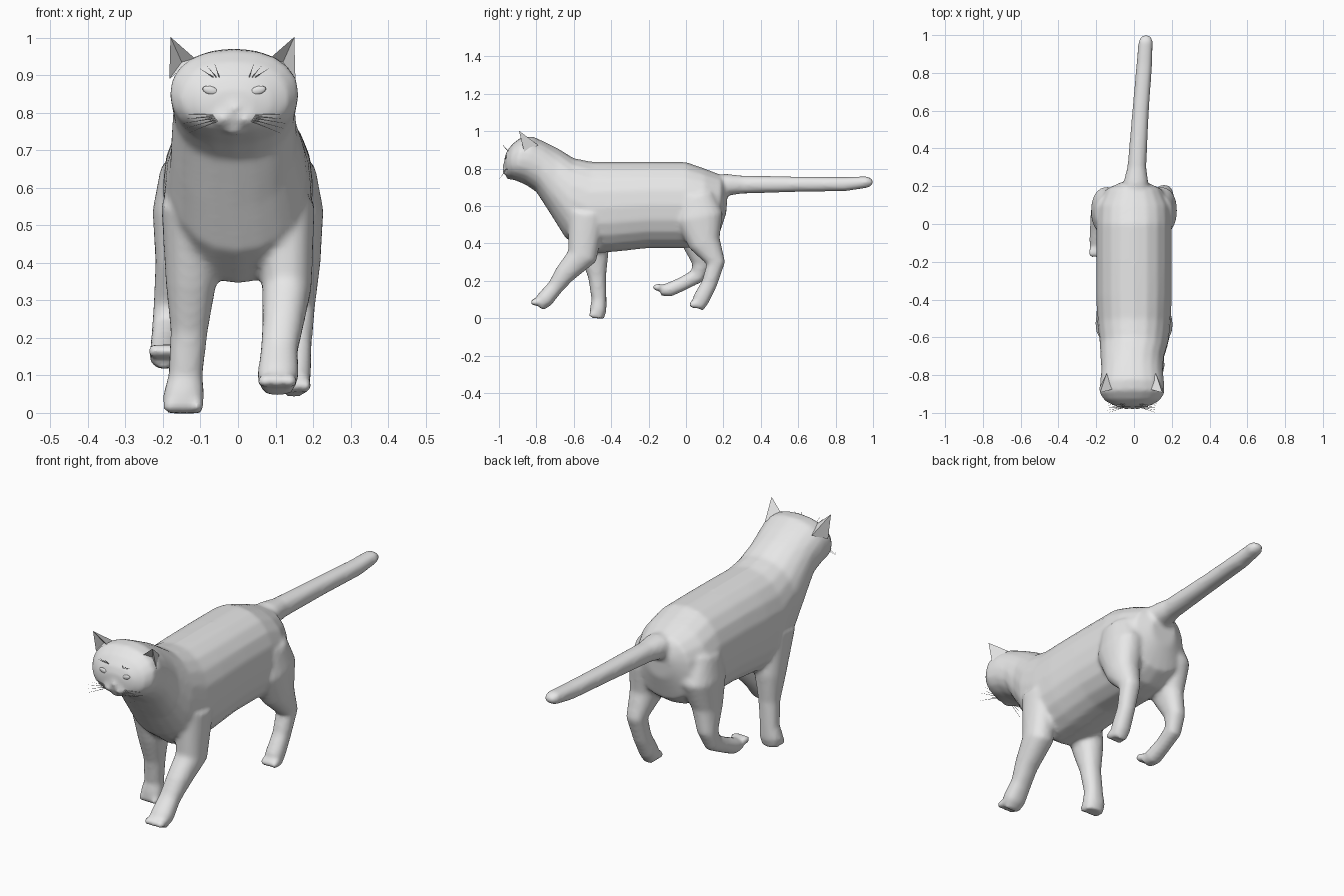
import bpy, bmesh, math
from mathutils import Vector, Matrix

cube = bpy.data.objects.get("Cube")
if cube:
    bpy.data.objects.remove(cube, do_unlink=True)

grey = bpy.data.materials.new("plain grey")
grey.use_nodes = True
grey.diffuse_color = (0.8, 0.8, 0.8, 1)
grey.node_tree.nodes["Principled BSDF"].inputs["Base Color"].default_value = (0.8, 0.8, 0.8, 1)

HEAD_X = -0.01
SIDES = (1, -1)


def finish(name, bm, smooth=True):
    bmesh.ops.recalc_face_normals(bm, faces=bm.faces)
    mesh = bpy.data.meshes.new(name)
    bm.to_mesh(mesh)
    bm.free()
    mesh.materials.append(grey)
    for p in mesh.polygons:
        p.use_smooth = smooth
    obj = bpy.data.objects.new(name, mesh)
    bpy.context.collection.objects.link(obj)
    return obj


def loft(bm, rings, sides=20, power=0.9):
    """Skin closed rings, each given as centre, half width and half height vector."""
    loops = []
    for centre, half_width, up in rings:
        loop = []
        for i in range(sides):
            a = math.tau * i / sides
            c, s = math.cos(a), math.sin(a)
            c = math.copysign(abs(c) ** power, c)
            s = math.copysign(abs(s) ** power, s)
            loop.append(bm.verts.new(centre + Vector((half_width * c, 0, 0)) + up * s))
        loops.append(loop)
    for a, b in zip(loops, loops[1:]):
        for i in range(sides):
            j = (i + 1) % sides
            bm.faces.new((a[i], a[j], b[j], b[i]))
    bm.faces.new(loops[0])
    bm.faces.new(loops[-1])


def limb(bm, path):
    """Loft along (x, y, z, radius, half width) points, square to the path."""
    pts = [Vector(p[:3]) for p in path]
    rings = []
    for i, p in enumerate(path):
        t = pts[min(i + 1, len(pts) - 1)] - pts[max(i - 1, 0)]
        rings.append((pts[i], p[4], Vector((0, -t.z, t.y)).normalized() * p[3]))
    loft(bm, rings)


def blob(bm, loc, scale, turn=0):
    m = Matrix.Translation(loc) @ Matrix.Rotation(turn, 4, 'Y') @ Matrix.Diagonal((*scale, 1))
    bmesh.ops.create_uvsphere(bm, u_segments=16, v_segments=10, radius=1, matrix=m)


def hair(bm, start, end, radius=0.0016):
    d = end - start
    m = Matrix.Translation((start + end) / 2) @ d.to_track_quat('Z', 'Y').to_matrix().to_4x4()
    bmesh.ops.create_cone(bm, segments=4, radius1=radius, radius2=radius * 0.2,
                          depth=d.length, cap_ends=True, matrix=m)


# Torso, neck and head: top y, top z, bottom y, bottom z, half width
skin = bmesh.new()
trunk = [
    (.225, .71, .215, .56, .07), (.19, .765, .175, .44, .15), (.1, .80, .1, .39, .195),
    (0, .835, 0, .375, .2), (-.2, .836, -.2, .375, .2), (-.38, .836, -.38, .355, .2),
    (-.5, .836, -.53, .345, .195), (-.6, .855, -.645, .43, .182), (-.68, .905, -.72, .55, .168),
    (-.75, .94, -.8, .675, .163), (-.82, .972, -.86, .715, .17), (-.88, .968, -.91, .735, .172),
    (-.925, .935, -.945, .75, .145), (-.957, .895, -.962, .77, .1), (-.97, .86, -.97, .8, .05),
]
rings = []
for ty, tz, by, bz, w in trunk:
    top, bottom = Vector((0, ty, tz)), Vector((0, by, bz))
    centre = (top + bottom) / 2
    centre.x = HEAD_X if ty < -.65 else 0
    rings.append((centre, w, (top - bottom) / 2))
loft(skin, rings)

# Legs in mid stride, with toes
left_foreleg = [(.13, -.53, .56, .1, .075), (.13, -.555, .33, .08, .066), (.12, -.65, .235, .055, .055),
                (.11, -.7, .165, .043, .05), (.107, -.755, .1, .046, .056), (.105, -.79, .067, .036, .045)]
right_foreleg = [(-.13, -.53, .56, .1, .075), (-.125, -.49, .35, .078, .068), (-.13, -.475, .22, .048, .05),
                 (-.14, -.465, .1, .04, .046), (-.145, -.47, .045, .045, .056), (-.145, -.475, 0, .037, .048)]
left_hind_leg = [(.13, .05, .66, .1, .075), (.14, .07, .54, .13, .088), (.15, .1, .4, .085, .07),
                 (.16, .16, .295, .05, .047), (.155, .125, .185, .042, .042), (.15, .08, .1, .045, .045),
                 (.15, .06, .055, .035, .038)]
right_hind_leg = [(-.13, .05, .66, .1, .075), (-.14, .07, .54, .13, .088), (-.16, .06, .4, .085, .06),
                  (-.18, .085, .29, .052, .045), (-.19, .06, .225, .042, .04), (-.195, -.02, .183, .037, .038),
                  (-.195, -.09, .152, .038, .042), (-.195, -.135, .147, .028, .036)]
for leg in (left_foreleg, right_foreleg, left_hind_leg, right_hind_leg):
    limb(skin, leg)
    x, y, z, r, w = leg[-1]
    for step in (-1, 0, 1):
        blob(skin, (x + step * w * .72, y - .016, z + .018), (.021, .028, .02))

# Tail held straight back
limb(skin, [(.005, .12, .715, .05, .06), (.01, .22, .713, .058, .066), (.015, .3, .714, .048, .05),
            (.035, .6, .716, .041, .044), (.055, .85, .717, .038, .042),
            (.062, .97, .728, .031, .038), (.064, 1.0, .728, .014, .022)])

# Muzzle pads, nose and chin
for s in SIDES:
    blob(skin, (HEAD_X + s * .03, -.95, .785), (.036, .032, .024))
blob(skin, (HEAD_X, -.967, .812), (.018, .018, .015))
blob(skin, (HEAD_X, -.935, .757), (.03, .03, .018))

body = finish("cat_body", skin)
remesh = body.modifiers.new("Blend parts", 'REMESH')
remesh.mode = 'VOXEL'
remesh.voxel_size = 0.011
remesh.use_smooth_shade = True
soften = body.modifiers.new("Soften joins", 'SMOOTH')
soften.factor = 0.5
soften.iterations = 6

# Ears: cupped, pointed shells
for s, name in zip(SIDES, ("left_ear", "right_ear")):
    bm = bmesh.new()
    corners = dict(inner=(.1, -.875, .945), outer=(.168, -.865, .89), tip=(.165, -.893, 1.002),
                   back=(.13, -.79, .925), cup=(.135, -.85, .935))
    v = {k: bm.verts.new((-.015 + s * x, y, z)) for k, (x, y, z) in corners.items()}
    for tri in (("back", "inner", "tip"), ("back", "outer", "tip"), ("cup", "inner", "tip"),
                ("cup", "outer", "tip"), ("inner", "outer", "cup"), ("inner", "outer", "back")):
        bm.faces.new([v[k] for k in tri])
    finish(name, bm, smooth=False)

# Face details sit on the finished skin
bpy.context.view_layer.update()
skin_eval = body.evaluated_get(bpy.context.evaluated_depsgraph_get())


def on_face(x, z):
    hit, loc, _, _ = skin_eval.ray_cast(Vector((x, -2, z)), Vector((0, 1, 0)))
    return loc if hit else Vector((x, -.95, z))


whiskers = bmesh.new()
for s, side in zip(SIDES, ("left", "right")):
    eye = bmesh.new()
    spot = on_face(HEAD_X + s * .064, .86)
    blob(eye, spot, (.021, .006, .011), s * -.25)
    finish(side + "_eye", eye)
    for i in range(5):
        start = on_face(HEAD_X + s * (.045 + .003 * i), .778 + .004 * i)
        end = Vector((HEAD_X + s * (.125 + .008 * (i % 3)), -.998 + .012 * i, .745 + .013 * i))
        hair(whiskers, start, end)
    for i in range(3):
        start = on_face(HEAD_X + s * (.04 + .008 * i), .895)
        end = start + Vector((s * (.012 + .012 * i), -.028, .035 - .006 * i))
        hair(whiskers, start, end)
finish("whiskers_and_brows", whiskers, smooth=False)
